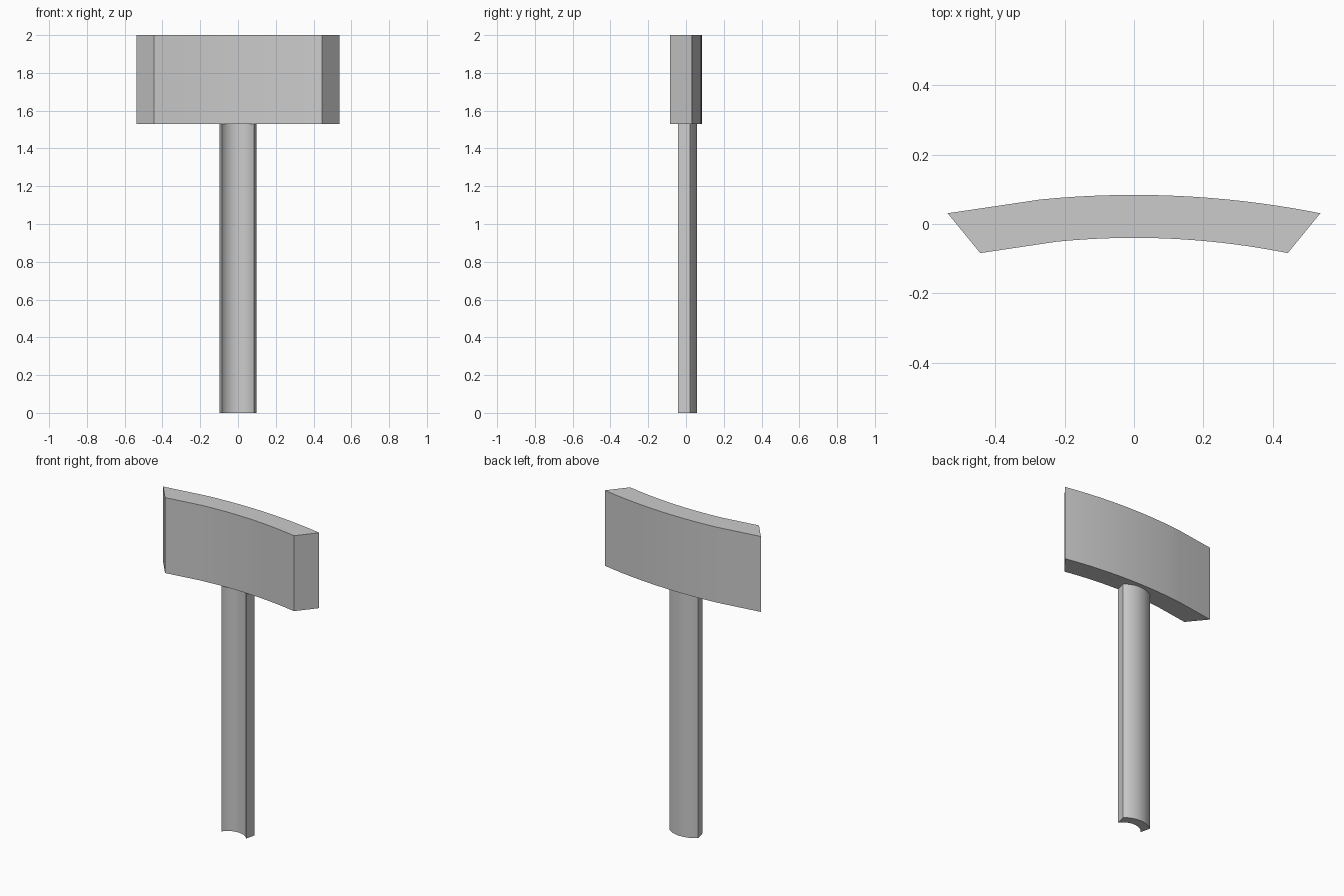
import bpy, bmesh, math

if "Cube" in bpy.data.objects:
    bpy.data.objects.remove(bpy.data.objects["Cube"])


def arc(half, y_mid, y_end, n):
    """Points of a shallow circular arc from -half to +half."""
    sag = y_mid - y_end
    r = (half * half + sag * sag) / (2 * sag)
    a = math.asin(half / r)
    return [(r * math.sin(t), y_mid - r + r * math.cos(t))
            for t in (-a + 2 * a * i / n for i in range(n + 1))]


def extrude_profile(name, pts, z0, z1):
    """Closed profile in plan, extruded upward."""
    bm = bmesh.new()
    base = bm.faces.new([bm.verts.new((x, y, z0)) for x, y in pts])
    ext = bmesh.ops.extrude_face_region(bm, geom=[base], use_keep_orig=True)
    top = [v for v in ext["geom"] if isinstance(v, bmesh.types.BMVert)]
    bmesh.ops.translate(bm, verts=top, vec=(0, 0, z1 - z0))
    bmesh.ops.recalc_face_normals(bm, faces=bm.faces)
    mesh = bpy.data.meshes.new(name)
    bm.to_mesh(mesh)
    bm.free()
    obj = bpy.data.objects.new(name, mesh)
    bpy.context.collection.objects.link(obj)
    bpy.ops.object.select_all(action='DESELECT')
    obj.select_set(True)
    bpy.context.view_layer.objects.active = obj
    bpy.ops.object.shade_smooth_by_angle(angle=math.radians(30))
    return obj


def flat_left(pts, n):
    """Replace the first n arc segments by one straight panel."""
    return [pts[0]] + pts[n:]


# Curved head panel, its left quarter is one flat facet
back = flat_left(arc(0.538, 0.084, 0.031, 24), 6)
front = flat_left(arc(0.444, -0.040, -0.084, 24), 6)
extrude_profile("head_panel", front + back[::-1], 1.53, 2.0)

# Curved channel-shaped post
post_back = arc(0.099, 0.058, 0.022, 16)
post_front = arc(0.084, 0.002, -0.042, 16)
extrude_profile("post", post_front + post_back[::-1], 0.0, 1.53)
